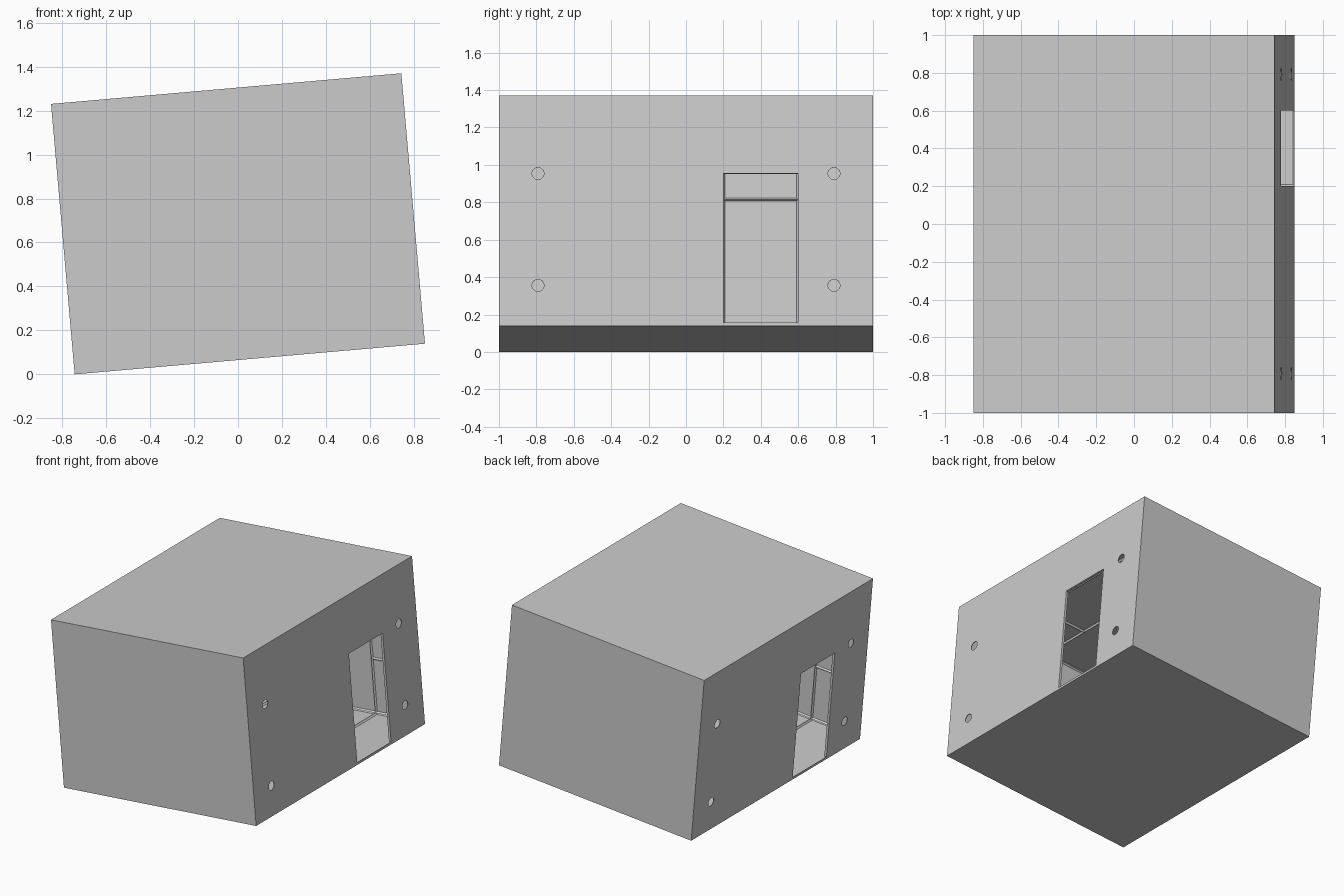
import bpy, bmesh
from math import radians, pi, sin
from mathutils import Matrix

if "Cube" in bpy.data.objects:
    bpy.data.objects.remove(bpy.data.objects["Cube"])

T = 0.0175              # panel thickness
RIB = 0.0125            # rib width around each panel
DEPTH = 0.0125          # rib depth on the inner side
WALL = 1.2
H = WALL + 2 * T
A = radians(5)

def rot(angle, axis):
    return Matrix.Rotation(angle, 4, axis)

move = Matrix.Translation
# whole room leans over by five degrees
tilt = move((H * sin(A) / 2, 0, 0.8 * sin(A))) @ rot(-A, 'Y')


def make_object(name, bm, matrix):
    bmesh.ops.recalc_face_normals(bm, faces=bm.faces)
    me = bpy.data.meshes.new(name)
    bm.to_mesh(me)
    bm.free()
    me.transform(tilt @ matrix)
    ob = bpy.data.objects.new(name, me)
    bpy.context.collection.objects.link(ob)
    return ob


def panel(name, matrix, u0, u1, v0, v1, hole=False):
    """Flat sheet with a perimeter rib on its inner (local -z) side."""
    bm = bmesh.new()
    bmesh.ops.create_cube(bm, size=1, matrix=move(((u0 + u1) / 2, (v0 + v1) / 2, -T / 2))
                          @ Matrix.Diagonal((u1 - u0, v1 - v0, T, 1)))
    bm.normal_update()
    inner = [f for f in bm.faces if f.normal.z < -0.9]
    bmesh.ops.inset_region(bm, faces=inner, thickness=RIB)
    bmesh.ops.translate(bm, verts=inner[0].verts, vec=(0, 0, DEPTH))
    ob = make_object(name, bm, matrix)
    if hole:
        # round service hole through the panel centre
        cm = bmesh.new()
        bmesh.ops.create_cone(cm, cap_ends=True, segments=32, radius1=0.032, radius2=0.032,
                              depth=0.1, matrix=move(((u0 + u1) / 2, (v0 + v1) / 2, 0)))
        cut = make_object(name + "_hole_cutter", cm, matrix)
        cut.hide_render = True
        cut.hide_set(True)
        mod = ob.modifiers.new("hole", 'BOOLEAN')
        mod.operation = 'DIFFERENCE'
        mod.solver = 'EXACT'
        mod.object = cut


def deck(name, matrix):
    """Four staggered columns of sheets, 1.6 x 2."""
    for c in range(4):
        u = -0.8 + 0.4 * c
        vs = [-1, -0.6, 0.2, 1] if c % 2 == 0 else [-1, -0.2, 0.6, 1]
        for v0, v1 in zip(vs, vs[1:]):
            panel(name, matrix, u, u + 0.4, v0, v1)


def wall(name, matrix, cols, trim=0.0, door=None, holes=False):
    """Columns of one full and one half sheet, alternating which is lower."""
    half = 0.2 * cols
    for c in range(cols):
        u0 = max(-half + 0.4 * c, -half + trim)
        u1 = min(-half + 0.4 * (c + 1), half - trim)
        seam = 0.4 if c % 2 == 0 else 0.8
        hole = holes and c in (0, cols - 1)
        if c != door:
            panel(name + "_lower_panel", matrix, u0, u1, 0, seam, hole)
        panel(name + "_upper_panel", matrix, u0, u1, seam, WALL, hole)


# roof and floor
deck("roof_panel", move((0, 0, H)))
deck("floor_panel", rot(pi, 'Y'))

# front and back walls
upright = rot(pi / 2, 'X')
front = move((0, -1, T)) @ upright
wall("front_wall", front, 4)
wall("back_wall", rot(pi, 'Z') @ front, 4)

# side walls with doorways and round holes
right = rot(pi / 2, 'Z') @ move((0, -0.8, T)) @ upright
wall("right_wall", right, 5, T, 3, True)
wall("left_wall", rot(pi, 'Z') @ right, 5, T, 3, True)
